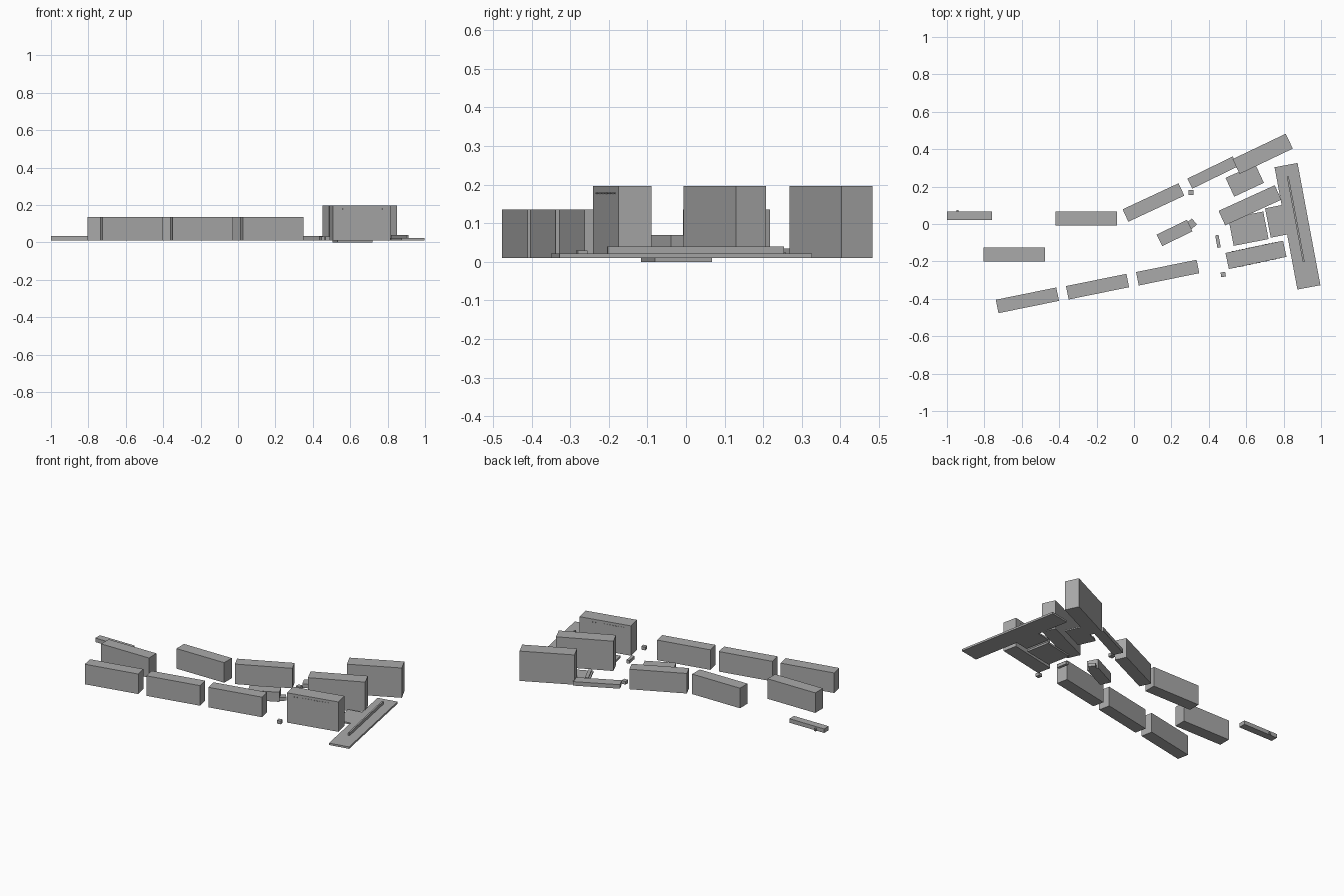
import bpy
import math
from mathutils import Matrix, Vector

if "Cube" in bpy.data.objects:
    bpy.data.objects.remove(bpy.data.objects["Cube"], do_unlink=True)

grey = bpy.data.materials.new("plain grey")
grey.use_nodes = True
COLOUR = (0.4, 0.4, 0.4, 1)
grey.diffuse_color = COLOUR
grey.node_tree.nodes["Principled BSDF"].inputs["Base Color"].default_value = COLOUR

BASE = 0.01


def block(name, x, y, length, width, angle, top, bottom=BASE):
    """Box with its long side turned by angle degrees about z."""
    bpy.ops.mesh.primitive_cube_add(size=1)
    ob = bpy.context.object
    ob.name = name
    ob.data.transform(Matrix.Diagonal((length, width, top - bottom, 1)))
    ob.location = (x, y, (top + bottom) / 2)
    ob.rotation_euler.z = math.radians(angle)
    ob.data.materials.append(grey)
    return ob


def tick_row(name, x, y, width, angle, z, count, pitch):
    """Row of small raised openings along both long walls of a block."""
    turn = Matrix.Rotation(math.radians(angle), 3, 'Z')
    for side in (-1, 1):
        for i in range(count):
            p = turn @ Vector(((i - (count - 1) / 2) * pitch, side * width / 2, 0))
            block(name, x + p.x, y + p.y, pitch / 2, 0.003, angle, z + 0.004, z)


# Long medium-height buildings
MID = 0.135
for name, x, y, angle in (
        ("front_building_west", -0.57, -0.408, 11.5),
        ("front_building_middle", -0.195, -0.335, 11.5),
        ("front_building_east", 0.18, -0.26, 11.5),
        ("centre_building_west", -0.64, -0.163, 0),
        ("centre_building_east", -0.255, 0.03, 0),
        ("rear_building", 0.104, 0.115, 25)):
    block(name, x, y, 0.33, 0.073 if angle else 0.075, angle, MID)

# Tall buildings
TALL = 0.196
block("tall_building_rear", 0.688, 0.375, 0.315, 0.088, 25.5, TALL)
block("tall_building_centre", 0.62, 0.1, 0.33, 0.085, 24.5, TALL)
block("tall_building_front", 0.652, -0.165, 0.315, 0.088, 12, TALL)
tick_row("wall_tick", 0.652, -0.165, 0.088, 12, 0.176, 14, 0.018)

# Low buildings
block("low_hall_rear", 0.42, 0.275, 0.27, 0.06, 26, 0.035)
block("low_hall_west", -0.88, 0.043, 0.24, 0.045, 0, 0.035)
block("low_hall_west_step", -0.943, 0.07, 0.01, 0.012, 0, 0.025)
block("pavilion", 0.217, -0.048, 0.18, 0.068, 26, 0.07)
block("pavilion_porch", 0.307, 0, 0.042, 0.042, 40, 0.03)

# Small huts
block("hut_rear", 0.305, 0.168, 0.027, 0.027, 0, 0.03)
block("hut_front", 0.477, -0.27, 0.025, 0.025, 10, 0.03)
block("hut_long", 0.449, -0.093, 0.018, 0.068, 10, 0.03)

# Courtyard plates between the tall buildings
block("court_plate", 0.612, -0.025, 0.19, 0.15, 11, 0.012, 0)
block("court_terrace", 0.765, 0.015, 0.1, 0.16, 11, 0.02)
block("rear_court_plate", 0.592, 0.233, 0.175, 0.11, 25, 0.018)
block("rear_court_step", 0.531, 0.205, 0.02, 0.11, 25, 0.024)

# Long entrance slab with its raised spine
block("entrance_slab", 0.874, -0.012, 0.125, 0.665, 10.6, 0.022)
block("entrance_spine", 0.865, 0.025, 0.01, 0.465, 10.6, 0.04, 0.02)
